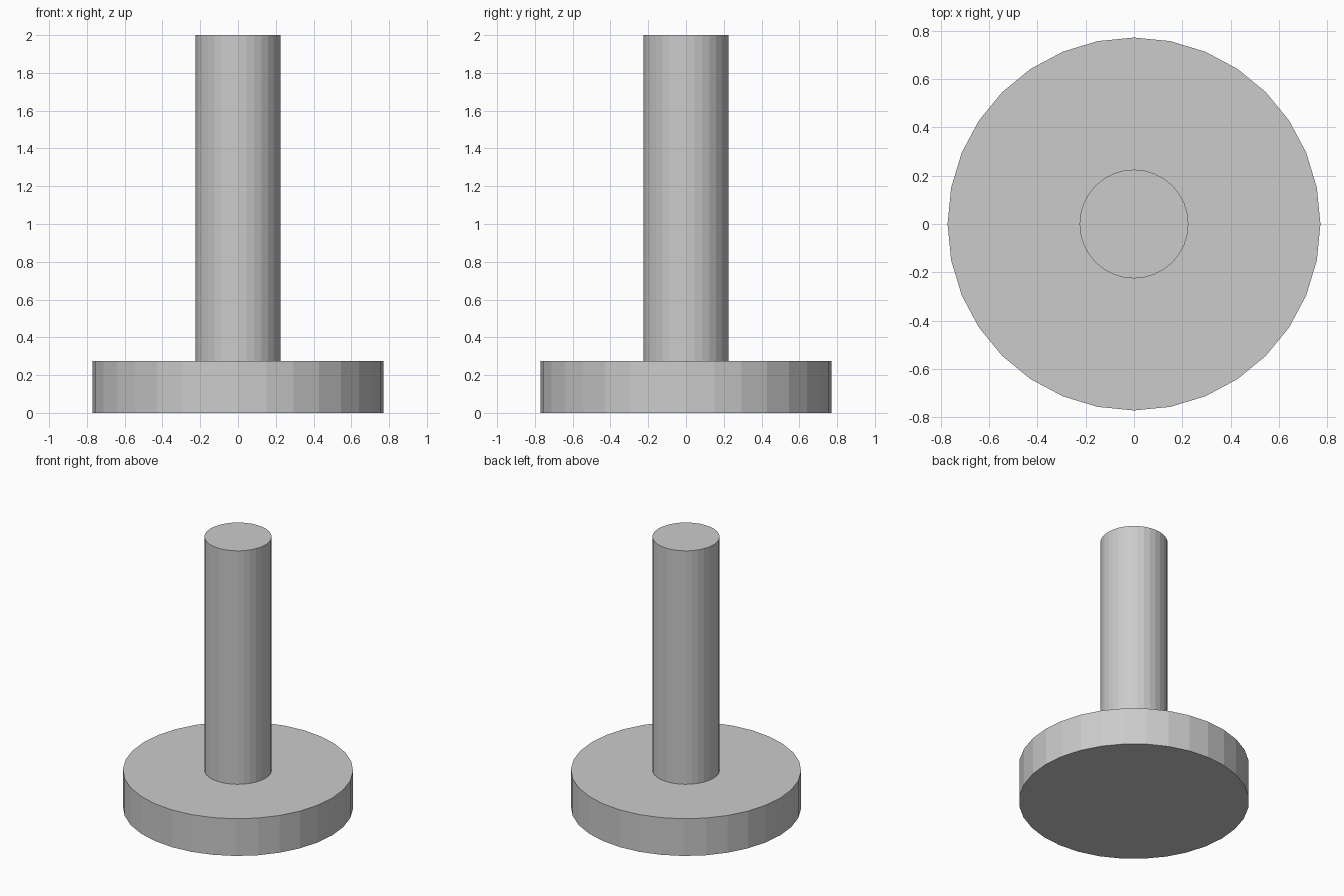
import bpy

if "Cube" in bpy.data.objects:
    bpy.data.objects.remove(bpy.data.objects["Cube"])


def cylinder(name, radius, z0, z1, sides=32):
    bpy.ops.mesh.primitive_cylinder_add(
        vertices=sides, radius=radius, depth=z1 - z0,
        location=(0, 0, (z0 + z1) / 2))
    bpy.context.object.name = name


# Wide round base
cylinder("base_disc", 0.771, 0.0, 0.275)

# Upright shaft standing on the base
cylinder("shaft", 0.225, 0.275, 2.0)
